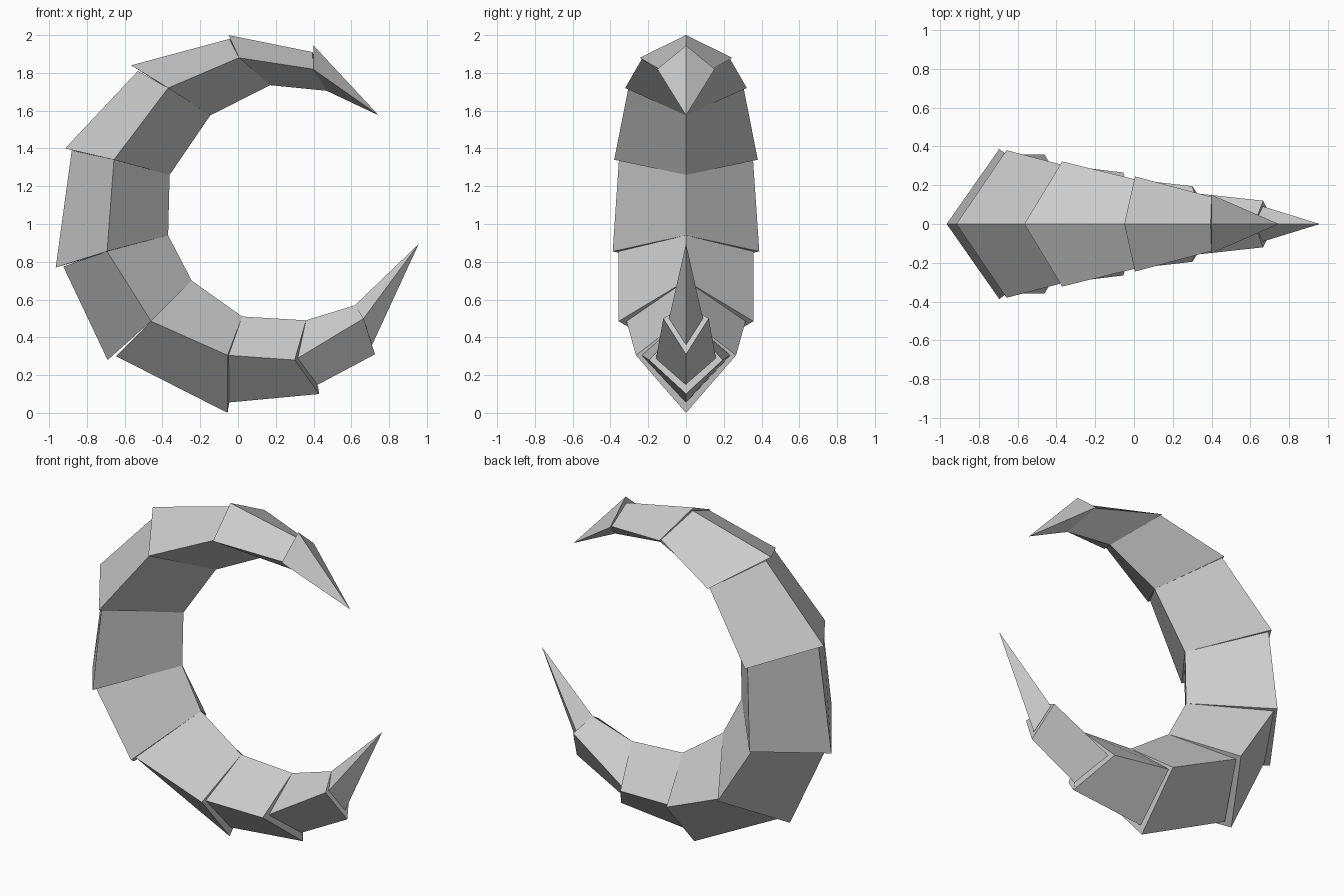
import bpy, bmesh

if "Cube" in bpy.data.objects:
    bpy.data.objects.remove(bpy.data.objects["Cube"])

# Joints from the upper tip round to the lower tip, all in the x-z plane:
# flared outer ridge, tucked outer ridge, side ridge, (flared, tucked) half width, inner ridge
JOINTS = [
    ((0.40, 1.945), (0.395, 1.91), (0.397, 1.82), (0.152, 0.14), (0.47, 1.705)),
    ((-0.05, 2.0), (-0.045, 1.98), (0.005, 1.88), (0.245, 0.23), (0.17, 1.735)),
    ((-0.565, 1.84), (-0.53, 1.81), (-0.37, 1.72), (0.322, 0.305), (-0.147, 1.575)),
    ((-0.915, 1.40), (-0.88, 1.39), (-0.657, 1.34), (0.38, 0.355), (-0.362, 1.26)),
    ((-0.965, 0.77), (-0.925, 0.775), (-0.693, 0.855), (0.388, 0.357), (-0.37, 0.94)),
    ((-0.69, 0.28), (-0.645, 0.30), (-0.46, 0.485), (0.357, 0.315), (-0.245, 0.70)),
    ((-0.055, 0.0), (-0.05, 0.055), (-0.055, 0.305), (0.265, 0.235), (0.022, 0.51)),
    ((0.43, 0.10), (0.405, 0.14), (0.30, 0.28), (0.195, 0.16), (0.36, 0.49)),
    ((0.725, 0.31), (0.71, 0.36), (0.665, 0.50), (0.12, 0.09), (0.62, 0.57)),
]
UPPER_TIP = (0.745, 0, 1.575)
LOWER_TIP = (0.957, 0, 0.895)


def ring(joint, tucked):
    """Diamond cross-section at a joint."""
    side, half, inner = joint[2], joint[3][tucked], joint[4]
    outer = joint[tucked]
    return [(outer[0], 0, outer[1]), (side[0], half, side[1]),
            (inner[0], 0, inner[1]), (side[0], -half, side[1])]


def segment(name, start, end):
    """Closed solid between two cross-sections, or a cross-section and a point."""
    bm = bmesh.new()
    for co in start + end:
        bm.verts.new(co)
    v = list(bm.verts)
    a, b = v[:len(start)], v[len(start):]
    for loop in (a, b):
        if len(loop) == 4:
            bm.faces.new(loop)
    base, other = (a, b) if len(a) == 4 else (b, a)
    for i in range(4):
        j = (i + 1) % 4
        if len(other) == 1:
            bm.faces.new((base[i], base[j], other[0]))
        else:
            bm.faces.new((base[i], base[j], other[j], other[i]))
    bmesh.ops.recalc_face_normals(bm, faces=bm.faces)
    mesh = bpy.data.meshes.new(name)
    bm.to_mesh(mesh)
    bm.free()
    obj = bpy.data.objects.new(name, mesh)
    bpy.context.collection.objects.link(obj)


# Pointed ends
segment("upper_tip", [UPPER_TIP], ring(JOINTS[0], 0))
segment("lower_tip", ring(JOINTS[-1], 1), [LOWER_TIP])

# Overlapping horn segments
for n, (first, second) in enumerate(zip(JOINTS, JOINTS[1:]), 1):
    segment(f"horn_segment_{n}", ring(first, 1), ring(second, 0))
